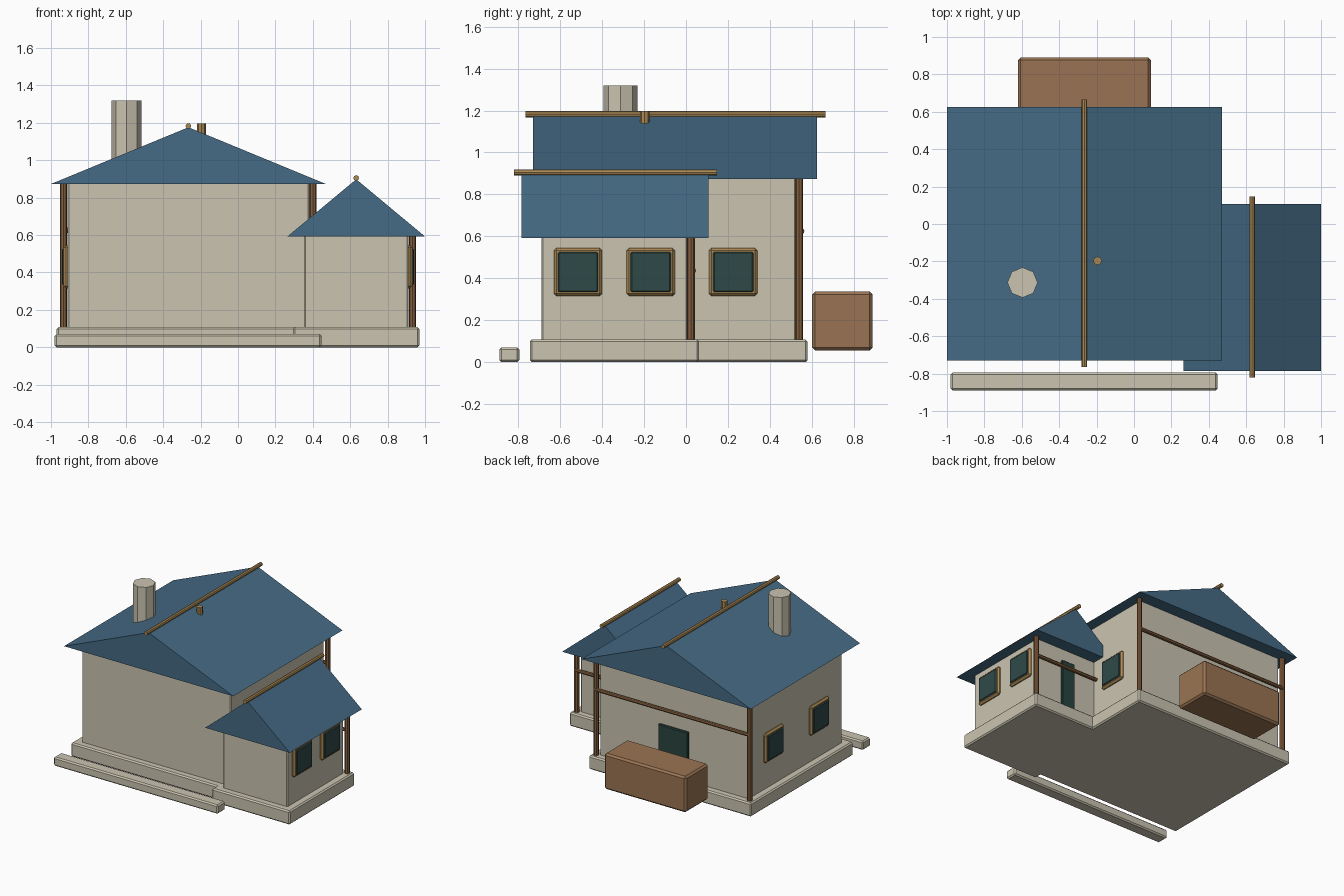
import bpy
from math import pi
from mathutils import Vector

cube = bpy.data.objects.get("Cube")
if cube:
    bpy.data.objects.remove(cube, do_unlink=True)


def material(name, hex_code):
    """Flat colour from an sRGB hex string."""
    srgb = [int(hex_code[i:i + 2], 16) / 255 for i in (0, 2, 4)]
    lin = [c / 12.92 if c <= 0.04045 else ((c + 0.055) / 1.055) ** 2.4 for c in srgb]
    mat = bpy.data.materials.new(name)
    mat.use_nodes = True
    mat.diffuse_color = (*lin, 1)
    mat.node_tree.nodes["Principled BSDF"].inputs["Base Color"].default_value = (*lin, 1)
    return mat


PLASTER = material("plaster", "CAC4B0")
ROOF = material("blue_roof", "456A85")
POST = material("dark_timber", "86603F")
TAN = material("tan_timber", "AC8A55")
CRATE = material("crate_wood", "9A7453")
GLASS = material("green_glass", "2F4A48")
DOOR = material("door_green", "28443F")


def box(name, x, y, z, mat, bevel=0.01):
    """Chamfered box from (min, max) ranges."""
    bpy.ops.mesh.primitive_cube_add(size=1)
    ob = bpy.context.object
    ob.name = name
    spans = (x, y, z)
    for v in ob.data.vertices:
        v.co = Vector([a + (b - a) * (c + 0.5) for c, (a, b) in zip(v.co, spans)])
    ob.data.materials.append(mat)
    mod = ob.modifiers.new("chamfer", 'BEVEL')
    mod.width = bevel
    mod.segments = 1
    return ob


def rod(name, start, end, radius, mat, sides=8):
    """Faceted cylinder between two points."""
    start, end = Vector(start), Vector(end)
    axis = end - start
    bpy.ops.mesh.primitive_cylinder_add(vertices=sides, radius=radius, depth=axis.length,
                                        location=(start + end) / 2)
    ob = bpy.context.object
    ob.name = name
    ob.rotation_euler = axis.to_track_quat('Z', 'Y').to_euler()
    ob.data.materials.append(mat)
    return ob


def gable_roof(name, cx, half, y0, y1, eave, peak):
    """Solid triangular prism with its ridge along y."""
    profile = [(cx - half, eave), (cx + half, eave), (cx, peak)]
    verts = [(x, y, z) for y in (y0, y1) for x, z in profile]
    faces = [(0, 1, 2), (5, 4, 3), (0, 3, 4, 1), (1, 4, 5, 2), (2, 5, 3, 0)]
    mesh = bpy.data.meshes.new(name)
    mesh.from_pydata(verts, [], faces)
    mesh.materials.append(ROOF)
    ob = bpy.data.objects.new(name, mesh)
    bpy.context.collection.objects.link(ob)


def window(name, wall_x, side, y, z=0.43):
    """Frame and pane on a side wall; side is +1 or -1."""
    def span(a, b):
        return tuple(sorted((wall_x + side * a, wall_x + side * b)))
    f, p = 0.115, 0.096
    box(name + "_frame", span(-0.02, 0.02), (y - f, y + f), (z - f, z + f), TAN, 0.012)
    box(name + "_pane", span(-0.01, 0.029), (y - p, y + p), (z - p, z + p), GLASS, 0.006)


def building(name, cx, half, y0, y1, top, peak, beam_z, door_half, post_sides):
    """Plinth, walls, roof, ridge pole, back posts, back beam and back door."""
    box(name + "_plinth", (cx - half - 0.058, cx + half + 0.058), (y0 - 0.055, y1 + 0.055),
        (0, 0.108), PLASTER)
    box(name + "_walls", (cx - half, cx + half), (y0, y1), (0.1, top + 0.01), PLASTER, 0.008)
    gable_roof(name + "_roof", cx, half + 0.088, y0 - 0.095, y1 + 0.1, top, peak)
    rod(name + "_ridge_pole", (cx, y0 - 0.13, peak + 0.007), (cx, y1 + 0.14, peak + 0.007),
        0.015, TAN)
    yp = y1 + 0.015
    for s in post_sides:
        x = cx + s * (half + 0.02)
        rod(name + "_back_post", (x, yp, 0.1), (x, yp, top + 0.01), 0.019, POST)
    rod(name + "_back_beam", (cx - half - 0.02, y1 + 0.026, beam_z),
        (cx + half + 0.02, y1 + 0.026, beam_z), 0.014, POST)
    box(name + "_back_door", (cx - door_half, cx + door_half), (y1 - 0.01, y1 + 0.018),
        (0.11, 0.495), DOOR, 0.006)


# Main house and lower side wing
building("main", -0.265, 0.647, -0.635, 0.525, 0.873, 1.176, 0.625, 0.13, (-1, 1))
building("wing", 0.632, 0.28, -0.69, 0.008, 0.592, 0.898, 0.437, 0.058, (1,))

# Windows
for y in (0.225, -0.34):
    window("main_right_window", -0.912, -1, y)
window("main_left_window", 0.382, 1, 0.225)
for y in (-0.515, -0.168):
    window("wing_window", 0.912, 1, y)

# Front step and storage crate behind the house
box("front_step", (-0.98, 0.447), (-0.89, -0.795), (0, 0.07), PLASTER)
box("storage_crate", (-0.62, 0.09), (0.602, 0.89), (0.055, 0.337), CRATE, 0.014)

# Chimney and small roof vent
rod("chimney", (-0.596, -0.313, 0.95), (-0.596, -0.313, 1.32), 0.081, PLASTER)
rod("roof_vent", (-0.195, -0.197, 1.135), (-0.195, -0.197, 1.197), 0.023, TAN)
